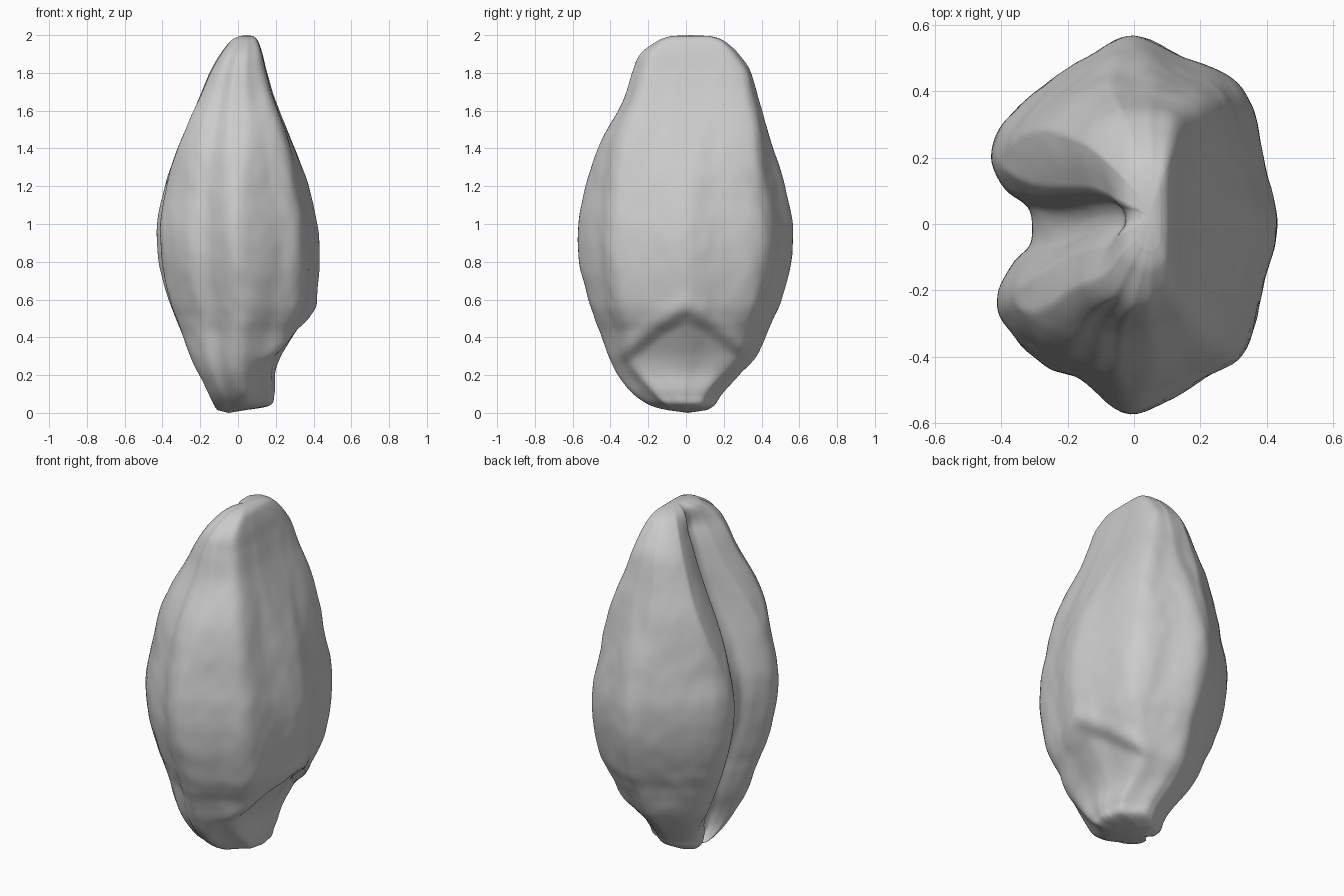
import bpy
import bmesh
import math
from mathutils import Vector, noise

old = bpy.data.objects.get("Cube")
if old:
    bpy.data.objects.remove(old, do_unlink=True)

RINGS, SIDES = 130, 168

# Height, then the kernel limits: x min, x max, y min, y max
LIMITS = [
    (.015, -.11, .04, -.1, .11),
    (.04, -.13, .17, -.19, .15),
    (.1, -.16, .195, -.28, .19),
    (.2, -.21, .205, -.36, .28),
    (.3, -.26, .25, -.41, .37),
    (.42, -.31, .325, -.45, .43),
    (.5, -.34, .375, -.485, .465),
    (.6, -.375, .41, -.52, .505),
    (.8, -.42, .43, -.565, .555),
    (1, -.43, .42, -.57, .565),
    (1.2, -.39, .375, -.535, .525),
    (1.4, -.32, .3, -.465, .46),
    (1.65, -.215, .2, -.335, .385),
    (1.8, -.155, .155, -.285, .345),
    (1.9, -.1, .13, -.24, .28),
    (1.97, -.04, .105, -.15, .2),
    (1.995, .01, .08, -.08, .13),
]

# Cross-section in unit scale: back face, keels and the two lobes of the crease
SECTION = [
    (1, 0), (.92, .3), (.83, .62), (.7, .77), (.42, .87), (0, 1),
    (-.35, .88), (-.68, .71), (-.92, .53), (-1, .35), (-.9, .19),
    (-.73, .08), (-.72, -.09), (-.84, -.2), (-.96, -.37), (-.9, -.53),
    (-.62, -.74), (-.38, -.82), (0, -1), (.46, -.83), (.78, -.66), (.9, -.33),
]


def catmull(p, q, r, s, t):
    return [0.5 * (2 * b + (c - a) * t + (2 * a - 5 * b + 4 * c - d) * t * t
                   + (3 * b - a - 3 * c + d) * t ** 3)
            for a, b, c, d in zip(p, q, r, s)]


def smooth(low, high, value):
    t = max(0, min(1, (value - low) / (high - low)))
    return t * t * (3 - 2 * t)


def along(rows, t, closed):
    n = len(rows)
    i = int(t) if closed else min(int(t), n - 2)
    pick = [(i + k) % n if closed else max(0, min(n - 1, i + k)) for k in (-1, 0, 1, 2)]
    return catmull(*[rows[k] for k in pick], t - i)


def surface_point(limits, unit):
    z, x0, x1, y0, y1 = limits
    u, v = unit
    # Boxier corners towards the tip and the foot
    full = 1 + abs(u * v) * (.32 * smooth(1.1, 1.6, z) + .15 * smooth(.5, .15, z))
    u, v = max(-1, min(1, u * full)), max(-1, min(1, v * full))
    middle = (x0 + x1) / 2
    x = middle + u * (x1 - x0) / 2
    y = (y0 + y1) / 2 + v * (y1 - y0) / 2
    # Narrow stub at the foot of the germ
    y *= 1 - .25 * smooth(.1, .8, u) * smooth(.32, .05, z)
    # Deeper crease towards both ends
    if u < 0:
        depth = .055 * smooth(0, .6, abs(z - .95)) * smooth(2, 1.85, z) * smooth(0, .2, z)
        x += depth * math.exp(-((y - .01) / .14) ** 2)
    # Hollow germ under an arched hood
    back = smooth(.1, .95, u)
    arch = .56 - .8 * math.sqrt(y * y + .003)
    x -= .024 * back * smooth(-.03, .06, arch - z) * smooth(.12, .32, z)
    x += .012 * back * math.exp(-((z - arch - .05) / .06) ** 2) * smooth(.2, .35, z)
    # Fine wrinkles, longer along the kernel
    ripple = noise.noise(Vector((x * 7, y * 7, z * 3))) + .6 * noise.noise(Vector((x * 15, y * 15, z * 9)))
    grow = 1 + .014 * ripple
    return middle + (x - middle) * grow, y * grow, z


# Kernel body lofted from foot to tip
bm = bmesh.new()
rings = []
for j in range(RINGS):
    limits = along(LIMITS, j * (len(LIMITS) - 1) / (RINGS - 1), False)
    rings.append([bm.verts.new(surface_point(limits, along(SECTION, i * len(SECTION) / SIDES, True)))
                  for i in range(SIDES)])
for low, high in zip(rings, rings[1:]):
    for i in range(SIDES):
        k = (i + 1) % SIDES
        bm.faces.new((low[i], low[k], high[k], high[i]))
foot = bm.verts.new((-.05, .01, 0))
tip = bm.verts.new((.045, .025, 2))
for i in range(SIDES):
    k = (i + 1) % SIDES
    bm.faces.new((rings[0][k], rings[0][i], foot))
    bm.faces.new((rings[-1][i], rings[-1][k], tip))
bmesh.ops.recalc_face_normals(bm, faces=bm.faces)
for face in bm.faces:
    face.smooth = True
mesh = bpy.data.meshes.new("grain_kernel")
bm.to_mesh(mesh)
bm.free()
kernel = bpy.data.objects.new("grain_kernel", mesh)
bpy.context.collection.objects.link(kernel)

# Plain grey husk
husk = bpy.data.materials.new("husk_grey")
husk.use_nodes = True
grey = (.6, .6, .6, 1)
husk.diffuse_color = grey
shader = husk.node_tree.nodes["Principled BSDF"]
shader.inputs["Base Color"].default_value = grey
shader.inputs["Roughness"].default_value = .7
mesh.materials.append(husk)
